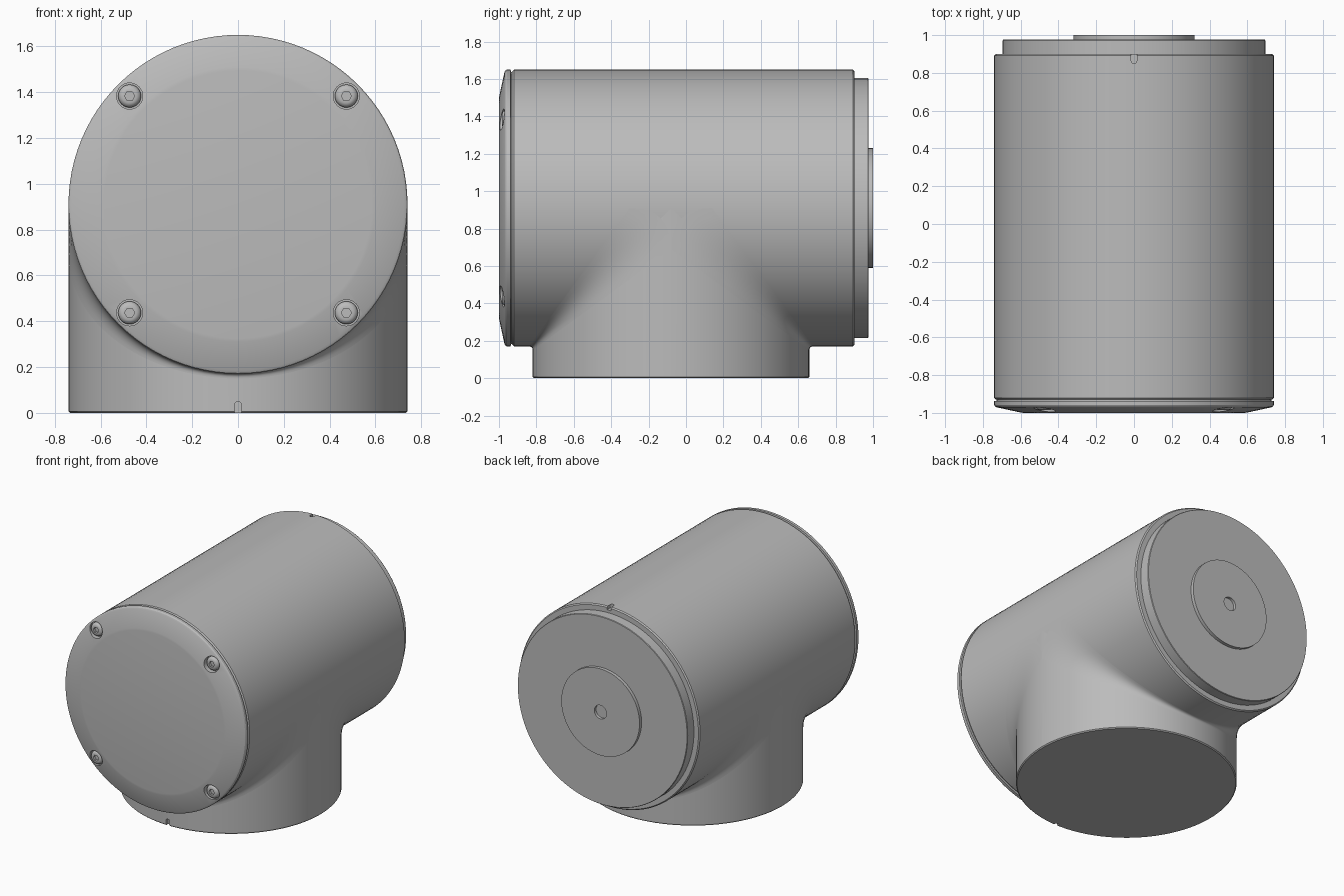
import bpy, bmesh
from math import sin, cos, pi, radians, sqrt
from mathutils import Matrix, Vector

default = bpy.data.objects.get("Cube")
if default:
    bpy.data.objects.remove(default, do_unlink=True)

R = 0.74          # shared radius of the housing and the base
AXIS = 0.91       # height of the housing axis
BASE_Y = -0.08    # centre of the base
SEG = 96


def make_material(name, rgb):
    mat = bpy.data.materials.new(name)
    mat.use_nodes = True
    mat.diffuse_color = (*rgb, 1)
    mat.node_tree.nodes["Principled BSDF"].inputs["Base Color"].default_value = (*rgb, 1)
    return mat


grey = make_material("light grey metal", (0.5, 0.5, 0.5))


def finish(bm, name):
    bmesh.ops.recalc_face_normals(bm, faces=bm.faces)
    mesh = bpy.data.meshes.new(name)
    bm.to_mesh(mesh)
    bm.free()
    mesh.materials.append(grey)
    obj = bpy.data.objects.new(name, mesh)
    bpy.context.collection.objects.link(obj)
    return obj


def activate(obj):
    bpy.ops.object.select_all(action="DESELECT")
    obj.select_set(True)
    bpy.context.view_layer.objects.active = obj


def smooth(obj):
    activate(obj)
    bpy.ops.object.shade_smooth_by_angle(angle=radians(30))


def lathe(name, profile, centre, along_y=True, seg=SEG):
    """Revolve (radius, distance) pairs around y or z and cap both ends."""
    bm = bmesh.new()
    rings = []
    for r, h in profile:
        ring = []
        for i in range(seg):
            u, v = r * cos(2 * pi * i / seg), r * sin(2 * pi * i / seg)
            p = Vector((u, h, v)) if along_y else Vector((u, v, h))
            ring.append(bm.verts.new(p + Vector(centre)))
        rings.append(ring)
    for a, b in zip(rings, rings[1:]):
        for i in range(seg):
            j = (i + 1) % seg
            bm.faces.new((a[i], a[j], b[j], b[i]))
    bm.faces.new(rings[0])
    bm.faces.new(rings[-1])
    return finish(bm, name)


def slot(matrix):
    """Round-ended cutter for an alignment notch, opening towards local -y."""
    bm = bmesh.new()
    w = 0.015
    outline = [(-w, -0.02), (w, -0.02)]
    outline += [(w * cos(pi * i / 8), 0.035 + w * sin(pi * i / 8)) for i in range(9)]
    face = bm.faces.new([bm.verts.new((x, y, -0.025)) for x, y in outline])
    ext = bmesh.ops.extrude_face_region(bm, geom=[face])
    top = [g for g in ext["geom"] if isinstance(g, bmesh.types.BMVert)]
    bmesh.ops.translate(bm, verts=top, vec=(0, 0, 0.05))
    bm.transform(matrix)
    return finish(bm, "notch_cutter")


def cut(obj, cutters):
    for cutter in cutters:
        cutter.hide_render = True
        mod = obj.modifiers.new("cut", "BOOLEAN")
        mod.operation = "DIFFERENCE"
        mod.solver = "EXACT"
        mod.object = cutter
        activate(obj)
        bpy.ops.object.modifier_apply(modifier=mod.name)
        bpy.data.objects.remove(cutter, do_unlink=True)


# Main housing with a notch at the top and bottom of its rear rim
housing = lathe("housing", [(R - 0.01, -0.93), (R, -0.92), (R, 0.892), (R - 0.008, 0.9)],
                (0, 0, AXIS))
turn = Matrix.Rotation(pi, 4, "Z")
cut(housing, [slot(Matrix.Translation((0, 0.9, AXIS + s * R)) @ turn) for s in (1, -1)])
smooth(housing)

# Base with notches at the front and on one side
base = lathe("base", [(R - 0.007, 0), (R, 0.007), (R, AXIS)], (0, BASE_Y, 0), False)
upright = Matrix.Rotation(pi / 2, 4, "X")
cut(base, [slot(Matrix.Translation((0, BASE_Y, 0)) @ Matrix.Rotation(a, 4, "Z")
                @ Matrix.Translation((0, -R, 0)) @ upright) for a in (0, pi / 2)])
smooth(base)

# Blends that round the corner between base and housing, front and back
bm = bmesh.new()
for side in (1, -1):
    rows = []
    for i in range(SEG // 2 + 1):
        t = -pi / 2 + pi * i / (SEG // 2)
        x, a = R * sin(t), R * cos(t)
        b = a + 0.02 + 0.2 * (1 - a / R)
        row = []
        for k in range(9):
            f = k / 8
            y = (1 - f) ** 2 * b + (1 - (1 - f) ** 2) * a
            z = f ** 2 * b + (1 - f ** 2) * a
            row.append(bm.verts.new((x, BASE_Y + side * y, AXIS - z)))
        rows.append(row)
    for p, q in zip(rows, rows[1:]):
        for k in range(8):
            quad = (p[k], p[k + 1], q[k + 1], q[k])
            bm.faces.new(quad if side > 0 else quad[::-1])
smooth(finish(bm, "base_blend"))

# Front cover with a sloped rim and four screw pockets
cover = lathe("front_cover", [(R - 0.012, -0.92), (R - 0.012, -0.936), (R, -0.938), (R, -0.958),
                              (R - 0.005, -0.966), (R - 0.015, -0.971), (0.6, -0.998),
                              (0.585, -1.0)], (0, 0, AXIS))
spots = [(sx * 0.473, 0, AXIS + sz * 0.473) for sx in (1, -1) for sz in (1, -1)]
cut(cover, [lathe("pocket_cutter", [(0.057, -1.05), (0.057, -0.955)], p, seg=32) for p in spots])
smooth(cover)

# Button-head screws with hexagonal sockets
for n, p in enumerate(spots):
    head = lathe(f"screw_head_{n + 1}", [(0.05, -0.95), (0.05, -0.965), (0.046, -0.974),
                                         (0.038, -0.981), (0.03, -0.984)], p, seg=32)
    cut(head, [lathe("socket_cutter", [(0.022, -1.0), (0.022, -0.966)], p, seg=6)])
    smooth(head)

# Rear plate and raised hub with a centre hole
smooth(lathe("rear_plate", [(0.695, 0.88), (0.695, 0.972), (0.692, 0.976)], (0, 0, AXIS)))
smooth(lathe("rear_hub", [(0.32, 0.97), (0.32, 1.0), (0.05, 1.0), (0.05, 0.98)],
             (0, 0, AXIS)))
